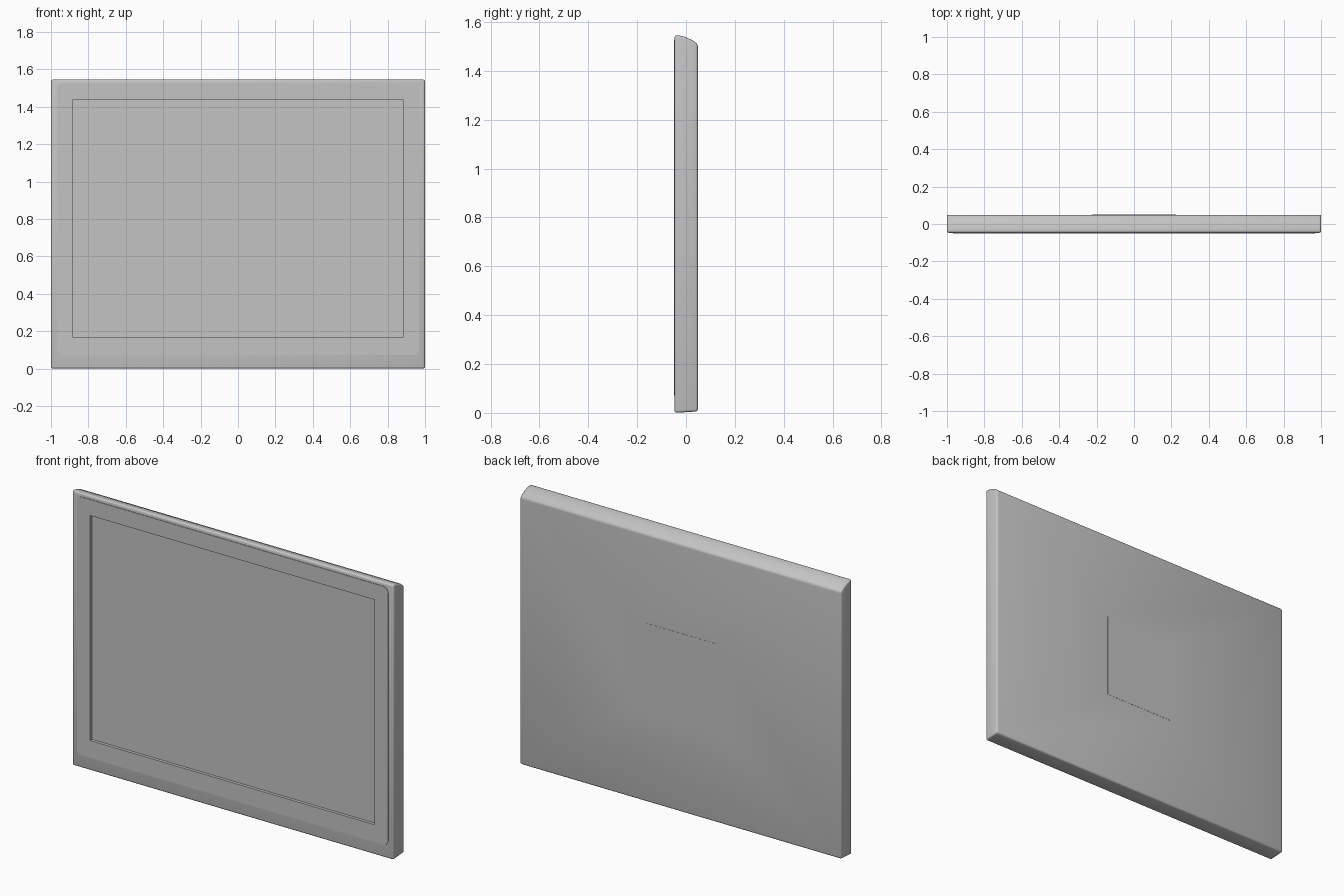
import bpy, bmesh, math
from mathutils import Vector

if "Cube" in bpy.data.objects:
    bpy.data.objects.remove(bpy.data.objects["Cube"], do_unlink=True)

grey = bpy.data.materials.new("light_grey")
grey.use_nodes = True
colour = (0.55, 0.55, 0.55, 1)
grey.diffuse_color = colour
grey.node_tree.nodes["Principled BSDF"].inputs["Base Color"].default_value = colour

SCREEN = (-0.885, 0.885, 0.17, 1.435)      # x min, x max, z min, z max
BACK_PLATE = (-0.225, 0.225, 0.53, 1.01)
BEZEL = (-0.968, 0.968, 0.072, 1.525)


def finish(obj):
    obj.data.materials.clear()
    obj.data.materials.append(grey)
    bpy.ops.object.select_all(action="DESELECT")
    obj.select_set(True)
    bpy.context.view_layer.objects.active = obj
    bpy.ops.object.shade_smooth_by_angle(angle=math.radians(35))


def step_panel(bm, direction, rect, depth):
    """Inset a rectangle in the big front or back face and push it along y."""
    face = max((f for f in bm.faces if f.normal.y * direction > 0.99),
               key=lambda f: f.calc_area())
    bmesh.ops.inset_region(bm, faces=[face], thickness=0.02)
    mid = face.calc_center_median()
    for v in face.verts:
        v.co.x = rect[0] if v.co.x < mid.x else rect[1]
        v.co.z = rect[2] if v.co.z < mid.z else rect[3]
    moved = bmesh.ops.extrude_discrete_faces(bm, faces=[face])["faces"]
    bmesh.ops.translate(bm, vec=(0, depth, 0), verts=moved[0].verts)


# Lid shell: side profile swept across the width, with softened edges
profile = [(-0.047, 0), (0.049, 0.006), (0.049, 1.508), (0.025, 1.526),
           (-0.005, 1.539), (-0.03, 1.545), (-0.047, 1.545)]
bm = bmesh.new()
side = bm.faces.new([bm.verts.new((-1, y, z)) for y, z in profile])
swept = bmesh.ops.extrude_face_region(bm, geom=[side])["geom"]
bmesh.ops.translate(bm, vec=(2, 0, 0),
                    verts=[g for g in swept if isinstance(g, bmesh.types.BMVert)])
bmesh.ops.recalc_face_normals(bm, faces=bm.faces)
sharp = [e for e in bm.edges if e.calc_face_angle(0) > math.radians(35)]
bmesh.ops.bevel(bm, geom=sharp, offset=0.01, offset_type="OFFSET", segments=3,
                profile=0.5, affect="EDGES", clamp_overlap=True)
bm.normal_update()

# Sunken screen in the front, thin square plate on the back
step_panel(bm, -1, SCREEN, 0.014)
bm.normal_update()
step_panel(bm, 1, BACK_PLATE, 0.001)
bmesh.ops.recalc_face_normals(bm, faces=bm.faces)
mesh = bpy.data.meshes.new("lid_shell")
bm.to_mesh(mesh)
bm.free()
shell = bpy.data.objects.new("lid_shell", mesh)
bpy.context.collection.objects.link(shell)
finish(shell)


# Slightly raised bezel: rounded outline with a rectangular opening
def outline(rect, radius, steps):
    x0, x1, z0, z1 = rect
    centres = [(x1 - radius, z1 - radius), (x0 + radius, z1 - radius),
               (x0 + radius, z0 + radius), (x1 - radius, z0 + radius)]
    points = []
    for i, (cx, cz) in enumerate(centres):
        for s in range(steps + 1):
            a = math.pi / 2 * (i + s / max(steps, 1))
            points.append(Vector((cx + radius * math.cos(a),
                                  cz + radius * math.sin(a), 0)))
    return points


curve = bpy.data.curves.new("front_bezel", "CURVE")
curve.dimensions = "2D"
curve.fill_mode = "BOTH"
curve.extrude = 0.0015
for points in (outline(BEZEL, 0.03, 5), outline(SCREEN, 0, 0)):
    spline = curve.splines.new("POLY")
    spline.points.add(len(points) - 1)
    for p, co in zip(spline.points, points):
        p.co = (*co, 1)
    spline.use_cyclic_u = True
bezel = bpy.data.objects.new("front_bezel", curve)
bezel.rotation_euler.x = math.pi / 2
bezel.location.y = -0.0485
bpy.context.collection.objects.link(bezel)
bpy.ops.object.select_all(action="DESELECT")
bezel.select_set(True)
bpy.context.view_layer.objects.active = bezel
bpy.ops.object.convert(target="MESH")
finish(bpy.context.view_layer.objects.active)
